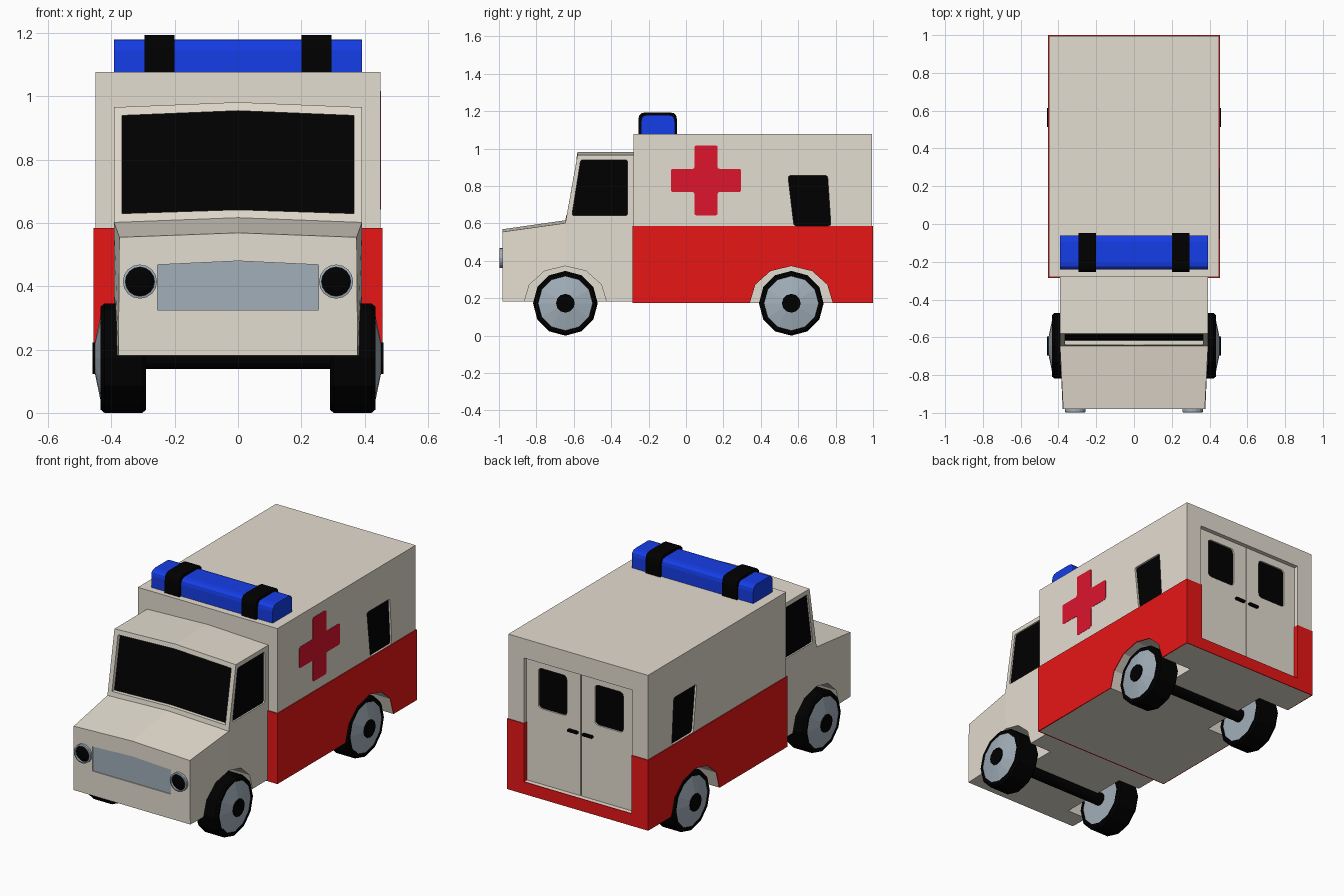
import bpy, bmesh, math
from mathutils import Vector

if "Cube" in bpy.data.objects:
    bpy.data.objects.remove(bpy.data.objects["Cube"])


def material(name, r, g, b):
    m = bpy.data.materials.new(name)
    m.diffuse_color = (r, g, b, 1)
    m.use_nodes = True
    m.node_tree.nodes["Principled BSDF"].inputs["Base Color"].default_value = m.diffuse_color
    return m


BEIGE = material("beige paint", .775, .723, .631)
RED = material("red paint", .8, .008, .008)
CRIMSON = material("crimson cross", .723, .0075, .027)
BLUE = material("blue light", .0075, .047, .8)
BLACK = material("black", 0, 0, 0)
GREY = material("steel grey", .362, .429, .491)


def make(name, verts, faces, mat):
    bm = bmesh.new()
    vs = [bm.verts.new(v) for v in verts]
    for f in faces:
        bm.faces.new([vs[i] for i in f])
    bmesh.ops.remove_doubles(bm, verts=bm.verts, dist=1e-5)
    bmesh.ops.recalc_face_normals(bm, faces=bm.faces)
    me = bpy.data.meshes.new(name)
    bm.to_mesh(me)
    bm.free()
    me.materials.append(mat)
    ob = bpy.data.objects.new(name, me)
    bpy.context.collection.objects.link(ob)
    return ob


def prism(name, pts, axis, a, b, mat=BEIGE):
    """Extrude a 2D outline along x (points are y,z) or along y (points are x,z)."""
    n = len(pts)
    verts = [(v, p, q) if axis == 'x' else (p, v, q) for v in (a, b) for p, q in pts]
    faces = [(i, (i + 1) % n, n + (i + 1) % n, n + i) for i in range(n)]
    return make(name, verts, faces + [tuple(range(n)), tuple(range(n, 2 * n))], mat)


def loft(name, prof, mat=BEIGE, caps=None):
    """Profile of (half width, y, z, crown) spanned left - centre - right."""
    n = len(prof)
    verts = [(s * w, y, z + (c if s == 0 else 0)) for s in (-1, 0, 1) for w, y, z, c in prof]
    faces = [(k * n + i, k * n + (i + 1) % n, (k + 1) * n + (i + 1) % n, (k + 1) * n + i)
             for k in (0, 1) for i in range(n)]
    for cap in caps or [range(n)]:
        faces += [tuple(cap), tuple(i + 2 * n for i in cap)]
    return make(name, verts, faces, mat)


def lathe(name, prof, axis, centre, n, mat):
    """Spin (offset, radius) points around the x or y axis."""
    verts, faces = [], []
    for o, r in prof:
        for k in range(n):
            a = 2 * math.pi * k / n
            u, w = r * math.cos(a), r * math.sin(a)
            verts.append(Vector(centre) + Vector((o, u, w) if axis == 'x' else (u, o, w)))
    for j in range(len(prof) - 1):
        for k in range(n):
            k2 = (k + 1) % n
            q = [j * n + k, j * n + k2, (j + 1) * n + k2, (j + 1) * n + k]
            if prof[j][1] == 0:
                q.pop(0)
            if prof[j + 1][1] == 0:
                q.pop()
            faces.append(q)
    return make(name, verts, faces, mat)


def rect(a, b, c, d):
    return [(a, c), (b, c), (b, d), (a, d)]


def rounded(pts, r, steps=3):
    out = []
    for i, p in enumerate(pts):
        p = Vector(p)
        a = p + (Vector(pts[i - 1]) - p).normalized() * r
        b = p + (Vector(pts[(i + 1) % len(pts)]) - p).normalized() * r
        for k in range(steps + 1):
            t = k / steps
            out.append(tuple(a * (1 - t) ** 2 + p * 2 * t * (1 - t) + b * t * t))
    return out


def cut(ob, cutter):
    mod = ob.modifiers.new("cut", 'BOOLEAN')
    mod.operation, mod.solver, mod.object = 'DIFFERENCE', 'EXACT', cutter
    bpy.context.view_layer.objects.active = ob
    bpy.ops.object.modifier_apply(modifier="cut")
    bpy.data.objects.remove(cutter)


FLOOR = .174


def arch(yc):
    return [(yc - .222 * math.cos(k * math.pi / 6), FLOOR + .198 * math.sin(k * math.pi / 6))
            for k in range(7)]


FRONT, REAR = -.645, .563

# cab with crowned hood and roof
cab = loft("cab", [(.378, -.98, .182, 0), (.375, -.98, .555, .014), (.392, -.645, .602, .015),
                   (.392, -.58, .966, .016), (.392, -.28, .966, .016), (.392, -.28, .182, 0),
                   (.392, -.645, .182, 0)], caps=[(0, 1, 2, 6), (2, 3, 4, 5, 6)])
box = prism("rear_body", rect(-.28, .995, FLOOR, 1.078), 'x', -.451, .451)


# windscreen, grille
def screen(front, back, lo=.63, hi=.94):
    y = lambda z: -.645 + (z - .602) * .065 / .364
    return [(.366, y(lo) + front, lo, .012), (.366, y(hi) + front, hi, .015),
            (.366, y(hi) + back, hi, .015), (.366, y(lo) + back, lo, .012)]


def grille(y0, y1):
    return [(.255, y0, .325, 0), (.255, y0, .468, .012), (.255, y1, .468, .012), (.255, y1, .325, 0)]


cut(cab, loft("cutter", screen(-.06, .028)))
loft("windscreen", screen(.022, .03), BLACK)
cut(cab, loft("cutter", grille(-1.05, -.972)))
loft("grille", grille(-.975, -.968), GREY)

cab_win = rounded([(-.61, .642), (-.313, .642), (-.313, .94), (-.563, .94)], .012)
body_win = rounded([(.577, .587), (.775, .587), (.757, .856), (.545, .856)], .015)
h, v = .062, .187
cross = [(-h, -v), (h, -v), (h, -h), (v, -h), (v, h), (h, h),
         (h, v), (-h, v), (-h, h), (-v, h), (-v, -h), (-h, -h)]
cross = rounded([(y + .107, z + .83) for y, z in cross], .01, 2)
skirt = [(-.287, FLOOR)] + arch(REAR) + [(1, FLOOR), (1, .585), (-.287, .585)]

for s, side in ((1, "right"), (-1, "left")):
    # wheel wells and recessed side windows
    for ob, yc in ((cab, FRONT), (box, REAR)):
        pts = arch(yc)
        cut(ob, prism("cutter", [(pts[0][0], .1)] + pts + [(pts[-1][0], .1)], 'x', s * .25, s * .6))
    cut(cab, prism("cutter", cab_win, 'x', s * .38, s * .5))
    prism(side + "_cab_window", cab_win, 'x', s * .376, s * .383, BLACK)
    cut(box, prism("cutter", body_win, 'x', s * .437, s * .55))
    prism(side + "_body_window", body_win, 'x', s * .433, s * .44, BLACK)
    # red skirt, wrapping round the back into the door recess
    prism(side + "_red_skirt", skirt, 'x', s * .449, s * .456, RED)
    prism(side + "_rear_red_strip", rect(s * .347, s * .45, FLOOR, .585), 'y', .994, 1, RED)
    prism(side + "_recess_red_edge", rect(s * .347, s * .351, .245, .585), 'y', .969, .996, RED)
    # headlight
    lathe(side + "_headlight_rim", [(-.97, .054), (-.996, .054), (-.998, .046), (-.985, .046)],
          'y', (s * .31, 0, .415), 16, GREY)
    lathe(side + "_headlight_lens", [(-.985, .047), (-.993, .03), (-.995, 0)],
          'y', (s * .31, 0, .415), 16, BLACK)
    # wheels
    for yc, end in ((FRONT, "front"), (REAR, "rear")):
        c = (0, yc, .173)
        tag = f"{side}_{end}_"
        lathe(tag + "tyre", [(s * x, r) for x, r in (
            (.305, .14), (.29, .148), (.291, .163), (.302, .173), (.422, .173),
            (.434, .163), (.435, .148), (.425, .14), (.305, .14))], 'x', c, 12, BLACK)
        lathe(tag + "wheel_disc", [(s * x, r) for x, r in (
            (.295, 0), (.295, .146), (.432, .146), (.452, .05), (.452, 0))], 'x', c, 12, GREY)
        lathe(tag + "hub", [(s * x, r) for x, r in (
            (.44, .05), (.46, .05), (.46, 0))], 'x', c, 12, BLACK)

# cross on the right side only, red plates at front and back
prism("right_cross", cross, 'x', .446, .4525, CRIMSON)
prism("front_red_strip", rect(-.45, .45, FLOOR, .585), 'y', -.287, -.279, RED)
prism("rear_red_sill", rect(-.35, .35, FLOOR, .245), 'y', .994, 1, RED)

# rear doors, seam, windows and handles
cut(box, prism("cutter", rect(-.35, .35, .245, .965), 'y', .97, 1.1))
cut(box, prism("cutter", rect(-.003, .003, .245, .965), 'y', .95, 1.1))
for s, side in ((1, "right"), (-1, "left")):
    win = rounded(rect(s * .09, s * .275, .685, .92), .025)
    cut(box, prism("cutter", win, 'y', .958, 1.1))
    prism(side + "_door_window", win, 'y', .953, .961, BLACK)
    prism(side + "_door_handle", rounded(rect(s * .014, s * .082, .602, .618), .005, 1),
          'y', .968, .982, BLACK)

# axles
for yc, end in ((FRONT, "front"), (REAR, "rear")):
    lathe(end + "_axle", [(-.3, .037), (.3, .037)], 'x', (0, yc, .175), 12, BLACK)


# light bar with two straps
def bar_outline(y0, y1, top, r):
    arcs = rounded(rect(y0, y1, 1.0, top), r)
    return [(y0, 1.075), (y1, 1.075)] + arcs[8:]


prism("light_bar", bar_outline(-.24, -.06, 1.18, .035), 'x', -.392, .392, BLUE)
for s, side in ((1, "right"), (-1, "left")):
    prism(side + "_light_strap", bar_outline(-.255, -.048, 1.194, .04), 'x', s * .2, s * .295, BLACK)
